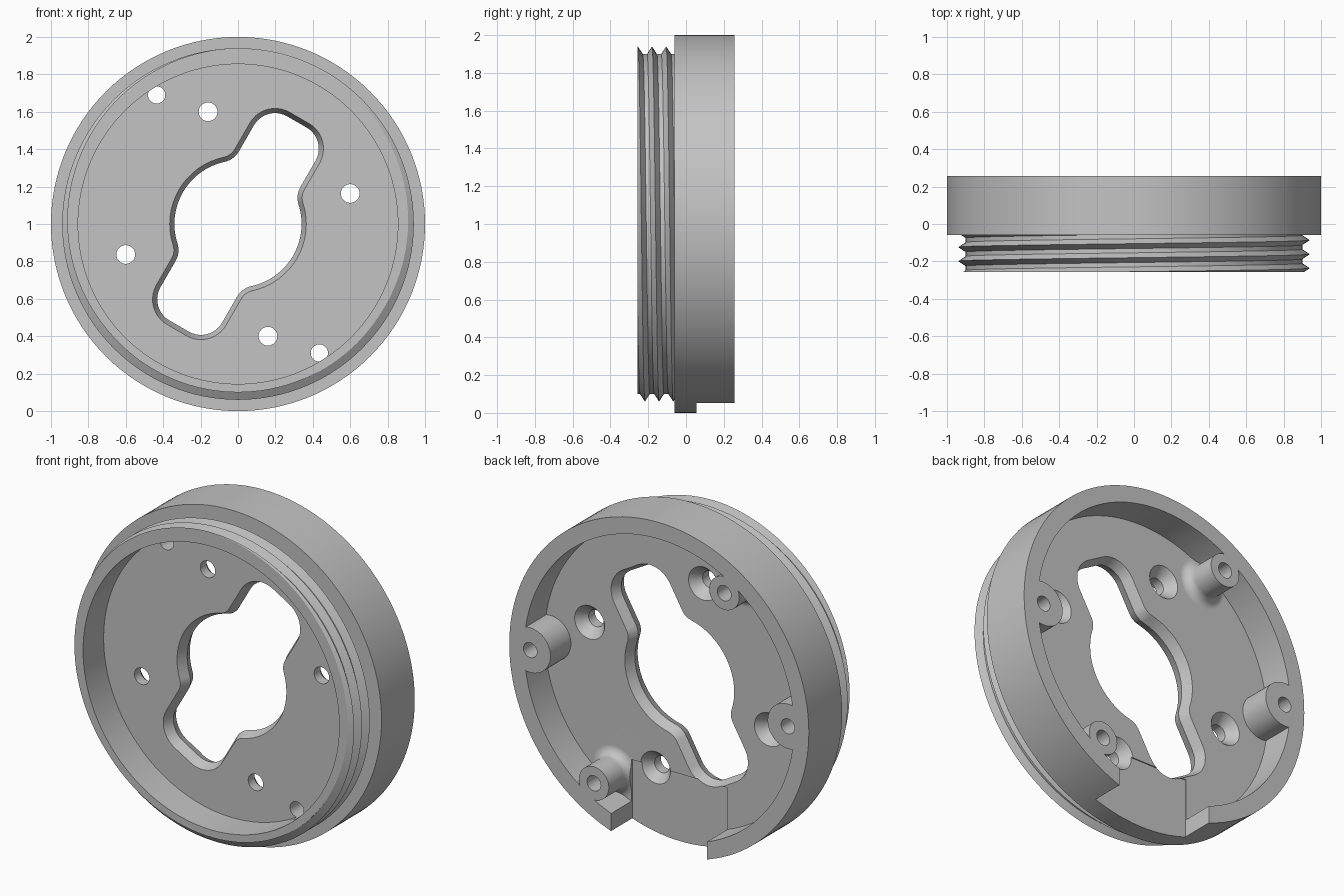
import bpy, bmesh, math
from mathutils import Vector

cube = bpy.data.objects.get("Cube")
if cube:
    bpy.data.objects.remove(cube, do_unlink=True)

grey = bpy.data.materials.new("plain grey")
grey.use_nodes = True
colour = (0.55, 0.55, 0.55, 1)
grey.diffuse_color = colour
grey.node_tree.nodes["Principled BSDF"].inputs["Base Color"].default_value = colour

SEG = 128
FRONT, STEP, BACK = -0.256, -0.06, 0.257      # depths along y
FLOOR, PLATE, NOTCH = -0.06, 0.062, 0.055


def finish(name, bm):
    bmesh.ops.recalc_face_normals(bm, faces=bm.faces)
    mesh = bpy.data.meshes.new(name)
    bm.to_mesh(mesh)
    bm.free()
    mesh.materials.append(grey)
    ob = bpy.data.objects.new(name, mesh)
    bpy.context.collection.objects.link(ob)
    return ob


def lathe(name, profile, x=0, z=0, n=48):
    """Closed solid turned about the y direction; profile is (radius, y)."""
    bm = bmesh.new()
    rings = []
    for r, y in profile:
        count = n if r > 0 else 1
        rings.append([bm.verts.new((x + r * math.sin(math.tau * i / n), y,
                                    1 + z + r * math.cos(math.tau * i / n)))
                      for i in range(count)])
    for a, b in zip(rings, rings[1:]):
        for i in range(n):
            j = (i + 1) % n
            ring = [a[i % len(a)], a[j % len(a)], b[j % len(b)], b[i % len(b)]]
            bm.faces.new(list(dict.fromkeys(ring)))
    return finish(name, bm)


def rod(name, r, y0, y1, x, z):
    return lathe(name, [(0, y0), (r, y0), (r, y1), (0, y1)], x, z)


def combine(target, tool, operation):
    tool.hide_render = True
    mod = target.modifiers.new(operation.lower(), "BOOLEAN")
    mod.operation, mod.solver, mod.object = operation, "EXACT", tool
    bpy.context.view_layer.objects.active = target
    bpy.ops.object.modifier_apply(modifier=mod.name)
    bpy.data.objects.remove(tool, do_unlink=True)


def arc(cx, cy, r, a0, a1, n):
    return [(cx + r * math.cos(a0 + (a1 - a0) * i / n),
             cy + r * math.sin(a0 + (a1 - a0) * i / n)) for i in range(n + 1)]


def slot_outline(o):
    """Round centre with two rounded lobes, grown by o."""
    R, w, L, c, f = 0.34 + o, 0.19 + o, 0.63 + o, 0.13 + o, 0.115 - o
    d = math.sqrt((R + f) ** 2 - (w + f) ** 2)
    a = math.atan2(d, w + f)
    quarter = (arc(w - c, L - c, c, math.pi / 2, 0, 10)
               + arc(w + f, d, f, math.pi, math.pi + a, 8)
               + arc(0, 0, R, a, 0, 8)[1:])
    half = quarter + [(p, -q) for p, q in reversed(quarter[:-1])]
    pts = half + [(-p, -q) for p, q in half]
    t = math.radians(30)
    return [(p * math.cos(t) + q * math.sin(t), q * math.cos(t) - p * math.sin(t))
            for p, q in pts]


def slot_cutter():
    """Narrowest at mid depth, flaring towards both faces of the plate."""
    mid, reach = (FLOOR + PLATE) / 2, 0.08
    bm = bmesh.new()
    rings = [[bm.verts.new((x, y, 1 + z)) for x, z in slot_outline(o)]
             for y, o in ((mid - reach, 0.033), (mid, 0), (mid + reach, 0.033))]
    for a, b in zip(rings, rings[1:]):
        for i in range(len(a)):
            bm.faces.new((a[i - 1], a[i], b[i], b[i - 1]))
    bm.faces.new(rings[0])
    bm.faces.new(rings[-1])
    return finish("slot_cutter", bm)


def box(name, lo, hi):
    bm = bmesh.new()
    bmesh.ops.create_cube(bm, size=1)
    for v in bm.verts:
        v.co = Vector([(a + b) / 2 + c * (b - a) for a, b, c in zip(lo, hi, v.co)])
    return finish(name, bm)


# Turned body: plate, front collar and rear rim
body = lathe("ring_body", [(0, FLOOR), (0.855, FLOOR), (0.855, FRONT), (0.88, FRONT),
                           (0.88, STEP), (1, STEP), (1, BACK), (0.9, BACK),
                           (0.9, PLATE), (0, PLATE)], n=SEG)

# Bosses: two merged into the rim, two standing with a filleted foot
for s in (1, -1):
    combine(body, rod("side_boss", 0.135, 0, BACK, 0.86 * s, 0), "UNION")
    foot = arc(0.155, PLATE + 0.055, 0.055, -math.pi / 2, -math.pi, 6)
    combine(body, lathe("filleted_boss", [(0, 0), (0.155, 0)] + foot
                        + [(0.1, BACK), (0, BACK)], 0.435 * s, -0.69 * s), "UNION")

# Openings: slot, rim notch, boss holes, countersunk holes
combine(body, slot_cutter(), "DIFFERENCE")
combine(body, box("notch_cutter", (-0.32, NOTCH, -0.2), (0.32, 0.4, 0.41)), "DIFFERENCE")
for s in (1, -1):
    combine(body, rod("blind_hole", 0.045, 0, 0.4, 0.86 * s, 0), "DIFFERENCE")
    combine(body, rod("through_hole", 0.046, -0.12, 0.4, 0.435 * s, -0.69 * s), "DIFFERENCE")
    for x, z in ((0.6, 0.163), (0.16, -0.6)):
        sink = [(0, -0.2), (0.05, -0.2), (0.05, 0), (0.1, PLATE), (0.1, 0.1), (0, 0.1)]
        combine(body, lathe("countersink", sink, x * s, z * s), "DIFFERENCE")


# Helical thread around the front collar
def thread():
    pitch, flank, crest0 = 0.075, 0.026, -0.105
    offsets = sorted(k * pitch + e for k in range(-4, 5) for e in (-flank, 0, flank))
    bm = bmesh.new()
    columns = []
    for i in range(SEG + 1):
        t = math.tau * i / SEG
        crest = crest0 - pitch * i / SEG
        spots = [(0.87, FRONT)]
        for off in offsets:
            y = min(max(crest + off, FRONT), STEP)
            turn = (y - crest) / pitch
            gap = abs(turn - round(turn)) * pitch
            spots.append((0.9 + 0.04 * max(0, 1 - gap / flank), y))
        columns.append([bm.verts.new((-r * math.sin(t), y, 1 + r * math.cos(t)))
                        for r, y in spots])
    for a, b in zip(columns, columns[1:]):
        for j in range(len(a) - 1):
            bm.faces.new((a[j], a[j + 1], b[j + 1], b[j]))
    bmesh.ops.remove_doubles(bm, verts=bm.verts, dist=1e-5)
    bmesh.ops.dissolve_degenerate(bm, edges=bm.edges, dist=1e-5)
    return finish("screw_thread", bm)


for ob in (body, thread()):
    bpy.ops.object.select_all(action="DESELECT")
    ob.select_set(True)
    bpy.context.view_layer.objects.active = ob
    bpy.ops.object.shade_smooth_by_angle(angle=math.radians(25))

# Keep the wide plate flat where the boss fillets run into it
flat = body.modifiers.new("flat_plate", "WEIGHTED_NORMAL")
flat.keep_sharp = True
